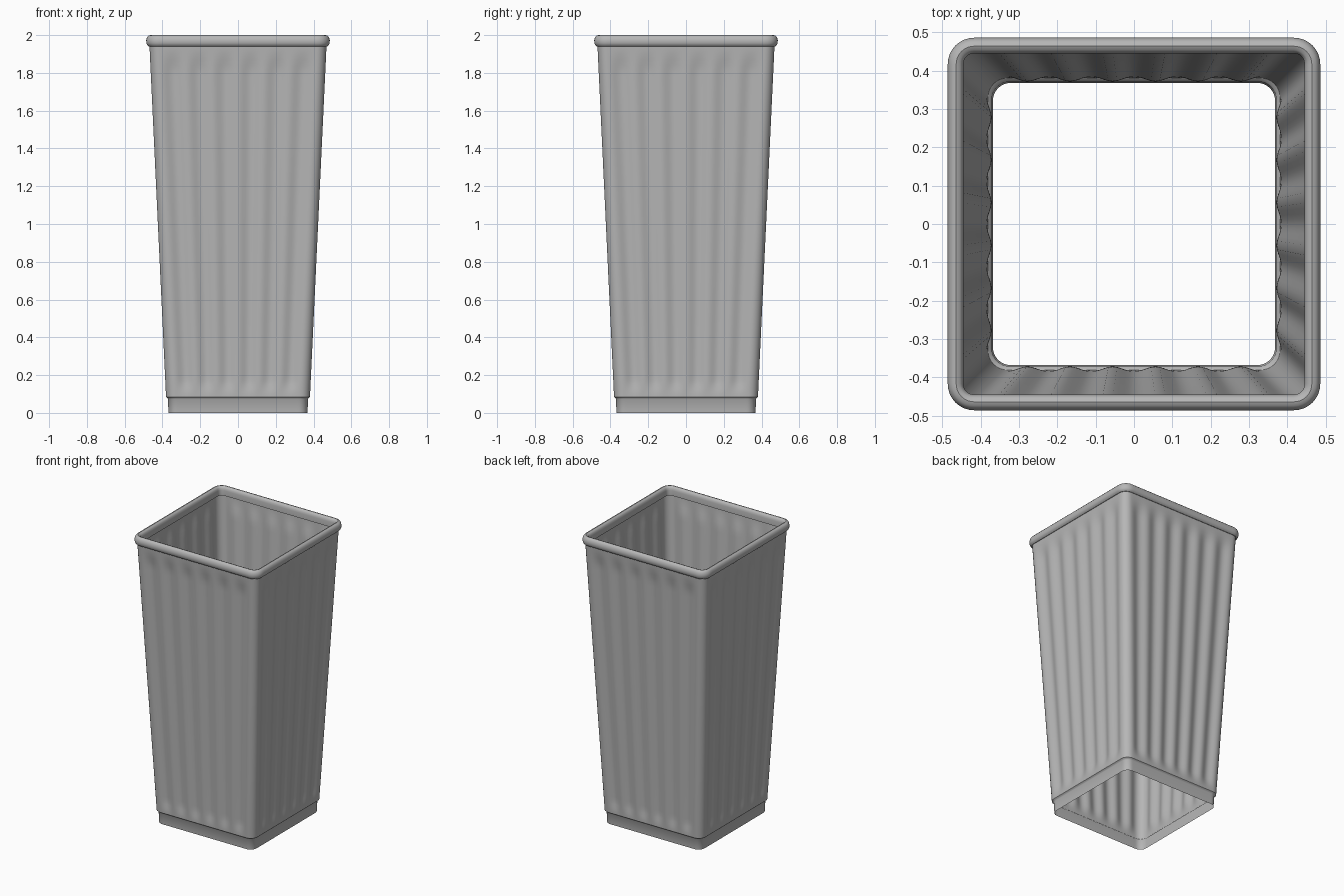
import bpy, bmesh, math

if "Cube" in bpy.data.objects:
    bpy.data.objects.remove(bpy.data.objects["Cube"])

grey = bpy.data.materials.new("grey plastic")
grey.diffuse_color = (0.47, 0.47, 0.47, 1)
grey.use_nodes = True
grey.node_tree.nodes["Principled BSDF"].inputs["Base Color"].default_value = grey.diffuse_color

FLUTES = 6          # grooves per side
SIDE_STEPS = 60     # points along each straight side
CORNER_STEPS = 8


def ring(half, straight, z, depth=0.0):
    """Rounded square; grooves of the given depth run into its straight sides."""
    side = []
    for i in range(SIDE_STEPS + 1):
        t = i / SIDE_STEPS
        wave = 0.5 - 0.5 * math.cos(2 * math.pi * FLUTES * t)
        side.append((straight * (2 * t - 1), -half + depth * wave))
    r = half - straight
    for i in range(1, CORNER_STEPS):
        a = -math.pi / 2 + math.pi / 2 * i / CORNER_STEPS
        side.append((straight + r * math.cos(a), -straight + r * math.sin(a)))
    pts = []
    for c, s in ((1, 0), (0, 1), (-1, 0), (0, -1)):
        pts += [(x * c - y * s, x * s + y * c, z) for x, y in side]
    return pts


def loft(name, rings, closed=False):
    bm = bmesh.new()
    rows = [[bm.verts.new(p) for p in r] for r in rings]
    if closed:
        rows.append(rows[0])
    n = len(rows[0])
    for a, b in zip(rows, rows[1:]):
        for i in range(n):
            j = (i + 1) % n
            bm.faces.new((a[i], a[j], b[j], b[i]))
    mesh = bpy.data.meshes.new(name)
    bm.to_mesh(mesh)
    bm.free()
    mesh.materials.append(grey)
    ob = bpy.data.objects.new(name, mesh)
    bpy.context.collection.objects.link(ob)
    bpy.ops.object.select_all(action='DESELECT')
    ob.select_set(True)
    bpy.context.view_layer.objects.active = ob
    bpy.ops.object.shade_smooth_by_angle(angle=math.radians(35))
    return ob


def smooth(t):
    t = min(max(t, 0), 1)
    return t * t * (3 - 2 * t)


# Tapered fluted walls, with grooves fading out at both ends
Z0, Z1 = 0.085, 1.95
levels = [0.085, 0.10, 0.115, 0.13, 0.15, 0.17, 0.2, 0.5, 0.8, 1.1, 1.4,
          1.7, 1.78, 1.81, 1.84, 1.87, 1.9, 1.93, 1.95]
walls = []
for z in levels:
    t = (z - Z0) / (Z1 - Z0)
    fade = smooth((z - 0.085) / 0.1) * smooth((1.93 - z) / 0.13)
    walls.append(ring(0.381 + 0.088 * t, 0.33 + 0.087 * t, z, 0.014 * fade))

# Plain stepped foot, open underneath
foot = [ring(0.368, 0.322, 0), ring(0.371, 0.325, 0.074),
        ring(0.374, 0.326, 0.079)]
loft("fluted_bin_body", foot + walls)

# Rolled rim
profile = [(0.445, 1.94), (0.445, 1.975), (0.448, 1.988), (0.454, 1.996),
           (0.464, 2.0), (0.474, 1.997), (0.482, 1.988), (0.486, 1.972),
           (0.485, 1.957), (0.480, 1.946), (0.472, 1.94)]
loft("rolled_rim", [ring(h, 0.417, z) for h, z in reversed(profile)], closed=True)
